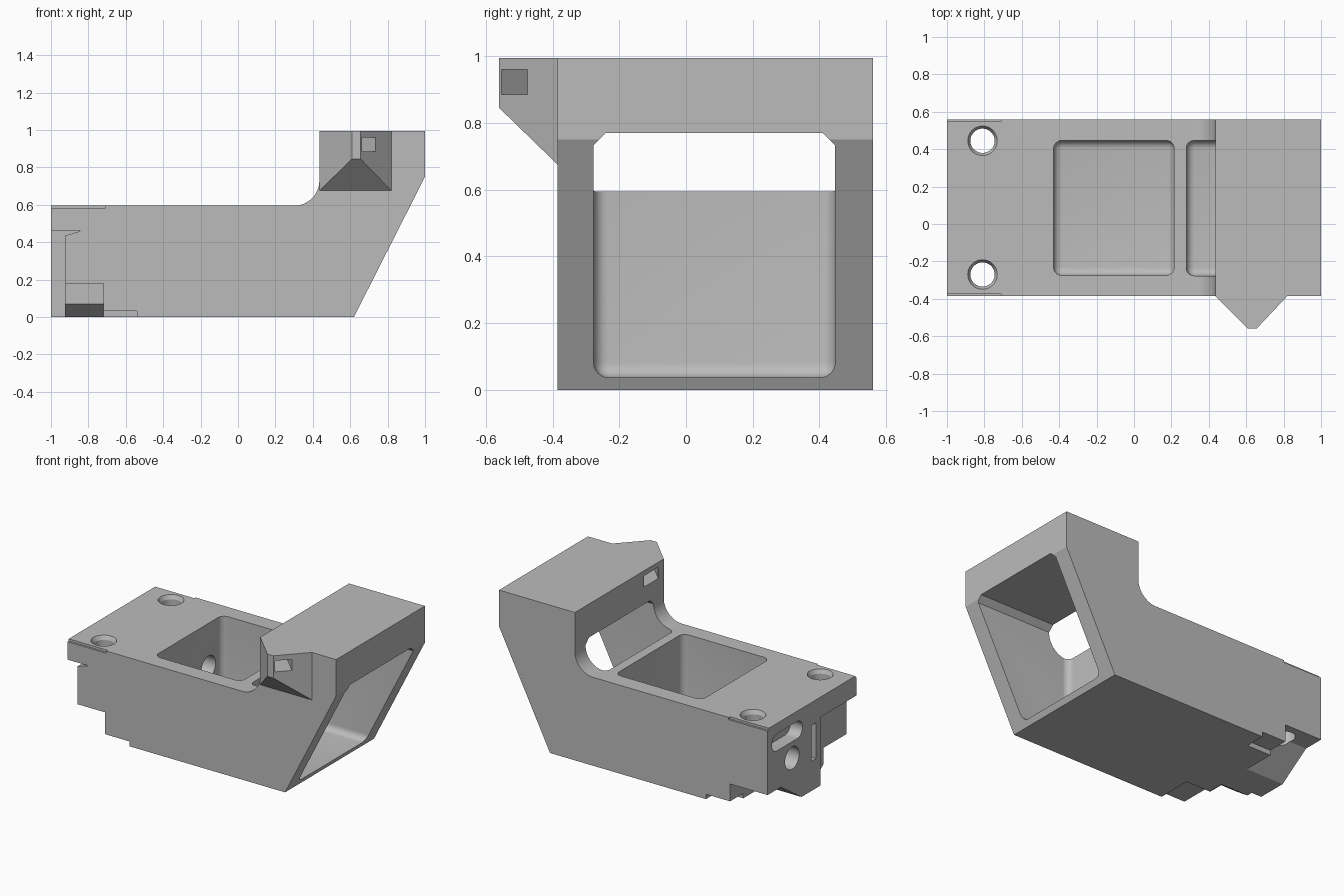
import bpy, bmesh, math
from mathutils import Matrix, Vector

if "Cube" in bpy.data.objects:
    bpy.data.objects.remove(bpy.data.objects["Cube"], do_unlink=True)

grey = bpy.data.materials.new("machined grey")
grey.use_nodes = True
grey.diffuse_color = (0.5, 0.5, 0.5, 1)
grey.node_tree.nodes["Principled BSDF"].inputs["Base Color"].default_value = grey.diffuse_color

FRONT, BACK, TOP = -0.385, 0.56, 0.595


def to_object(name, bm):
    bmesh.ops.recalc_face_normals(bm, faces=bm.faces)
    mesh = bpy.data.meshes.new(name)
    bm.to_mesh(mesh)
    bm.free()
    mesh.materials.append(grey)
    ob = bpy.data.objects.new(name, mesh)
    bpy.context.collection.objects.link(ob)
    return ob


def prism(name, points, axis, low, high):
    """Extrude a 2D outline along x or y."""
    bm = bmesh.new()
    place = (lambda a, b: (low, a, b)) if axis == "x" else (lambda a, b: (a, low, b))
    face = bm.faces.new([bm.verts.new(place(a, b)) for a, b in points])
    moved = bmesh.ops.extrude_face_region(bm, geom=[face])["geom"]
    step = Vector((high - low, 0, 0) if axis == "x" else (0, high - low, 0))
    bmesh.ops.translate(bm, vec=step, verts=[v for v in moved if isinstance(v, bmesh.types.BMVert)])
    return to_object(name, bm)


def box_mesh(x, y, z):
    bm = bmesh.new()
    bmesh.ops.create_cube(bm, size=1)
    for v in bm.verts:
        v.co = [s[0] if c < 0 else s[1] for c, s in zip(v.co, (x, y, z))]
    return bm


def bevel(bm, rule, width, segments):
    edges = [e for e in bm.edges if rule(e.verts[0].co, e.verts[1].co)]
    bmesh.ops.bevel(bm, geom=edges, offset=width, segments=segments, profile=0.5, affect="EDGES")


def box(name, x, y, z):
    return to_object(name, box_mesh(x, y, z))


def cylinder(name, centre, r1, r2, length, axis="z"):
    bm = bmesh.new()
    turn = Matrix.Rotation(math.pi / 2, 4, "Y") if axis == "x" else Matrix()
    bmesh.ops.create_cone(bm, cap_ends=True, segments=48, radius1=r1, radius2=r2, depth=length,
                          matrix=Matrix.Translation(centre) @ turn)
    return to_object(name, bm)


def combine(target, other, operation="DIFFERENCE"):
    mod = target.modifiers.new("combine", "BOOLEAN")
    mod.operation, mod.solver, mod.object = operation, "EXACT", other
    bpy.context.view_layer.objects.active = target
    bpy.ops.object.modifier_apply(modifier=mod.name)
    bpy.data.objects.remove(other, do_unlink=True)


# Main body: side outline with a fillet where the raised head begins
fillet = [(0.3 + 0.135 * math.sin(a), 0.73 - 0.135 * math.cos(a))
          for a in (math.pi / 2 * i / 16 for i in range(17))]
body = prism("bracket_body", [(-1, 0), (0.62, 0), (1, 0.75), (1, 0.995), (0.435, 0.995)]
             + fillet[::-1] + [(-1, TOP)], "y", FRONT, BACK)

# Tapered nose on the front of the head
bm = bmesh.new()
for low_z, x0, x1, y in ((0.675, 0.435, 0.82, FRONT), (0.845, 0.61, 0.655, -0.56)):
    for x in (x0, x1):
        for z in (low_z, 0.995):
            bm.verts.new((x, y, z))
            if y == FRONT:
                bm.verts.new((x, y + 0.05, z))
bmesh.ops.convex_hull(bm, input=bm.verts)
bmesh.ops.dissolve_limit(bm, angle_limit=0.01, verts=bm.verts, edges=bm.edges)
combine(body, to_object("nose", bm), "UNION")

# Square diagonal channel through the nose
bm = box_mesh((-0.3, 0.6), (-0.053, 0.053), (-0.0375, 0.0375))
bmesh.ops.transform(bm, verts=bm.verts, matrix=Matrix.Translation((0.697, -0.513, 0.923))
                    @ Matrix.Rotation(math.radians(135), 4, "Z"))
combine(body, to_object("nose_channel", bm))

# Closed pocket with rounded corners and floor
bm = box_mesh((-0.43, 0.215), (-0.275, 0.447), (0.037, 0.8))
bevel(bm, lambda a, b: max(a.z, b.z) < 0.1 or abs(a.z - b.z) > 0.1, 0.045, 6)
combine(body, to_object("pocket", bm))

# Open pocket passing under the head
bm = box_mesh((0.28, 1.3), (-0.277, 0.447), (0.037, 0.77))
bevel(bm, lambda a, b: min(a.z, b.z) > 0.7 and abs(a.x - b.x) > 0.5, 0.037, 1)
bevel(bm, lambda a, b: (max(a.z, b.z) < 0.1 or abs(a.z - b.z) > 0.3) and max(a.x, b.x) < 0.3
      or max(a.z, b.z) < 0.1 and abs(a.x - b.x) > 0.5, 0.045, 6)
combine(body, to_object("passage", bm))

# Undercut at the low end: recessed corner, stepped underside and central foot
combine(body, prism("corner_recess", [(-1.1, -0.1), (-0.925, -0.1), (-0.925, 0.435),
                                      (-0.84, 0.46), (-1.1, 0.46)], "y", -0.6, 0.0))
combine(body, prism("front_step", [(-0.6, -0.1), (-0.6, 0.18), (-0.14, 0.18), (-0.14, 0.07),
                                   (-0.04, 0), (-0.04, -0.1)], "x", -1.2, -0.72))
combine(body, prism("back_step", [(0.7, -0.1), (0.7, 0.15), (0.42, 0.15), (0.2, 0),
                                  (0.2, -0.1)], "x", -1.2, -0.72))
for y in ((-0.6, -0.15), (0.42, 0.7)):
    combine(body, box("shallow_step", (-0.8, -0.54), y, (-0.1, 0.033)))

# Relieved top edges at the low end
for y in ((-0.5, FRONT + 0.013), (BACK - 0.013, 0.7)):
    combine(body, box("edge_relief", (-1.1, -0.71), y, (TOP - 0.015, 0.7)))

# Countersunk mounting holes
for y in (-0.27, 0.445):
    combine(body, cylinder("mounting_hole", (-0.81, y, 0.3), 0.065, 0.065, 1))
    combine(body, cylinder("countersink", (-0.81, y, TOP), 0.063, 0.095, 0.06))

# Bore, rounded slot and narrow groove in the end face
combine(body, cylinder("end_bore", (-0.75, 0.3, 0.3), 0.075, 0.075, 0.8, "x"))
bm = box_mesh((-1.1, -0.91), (0.19, 0.515), (0.41, 0.525))
bevel(bm, lambda a, b: abs(a.x - b.x) > 0.1, 0.055, 8)
combine(body, to_object("end_slot", bm))
combine(body, box("end_groove", (-1.1, -0.965), (0.045, 0.095), (0.2, 0.44)))

# Smooth fillets and bores, sharp machined edges
bpy.ops.object.select_all(action="DESELECT")
body.select_set(True)
bpy.context.view_layer.objects.active = body
bpy.ops.object.shade_smooth_by_angle(angle=math.radians(25))
